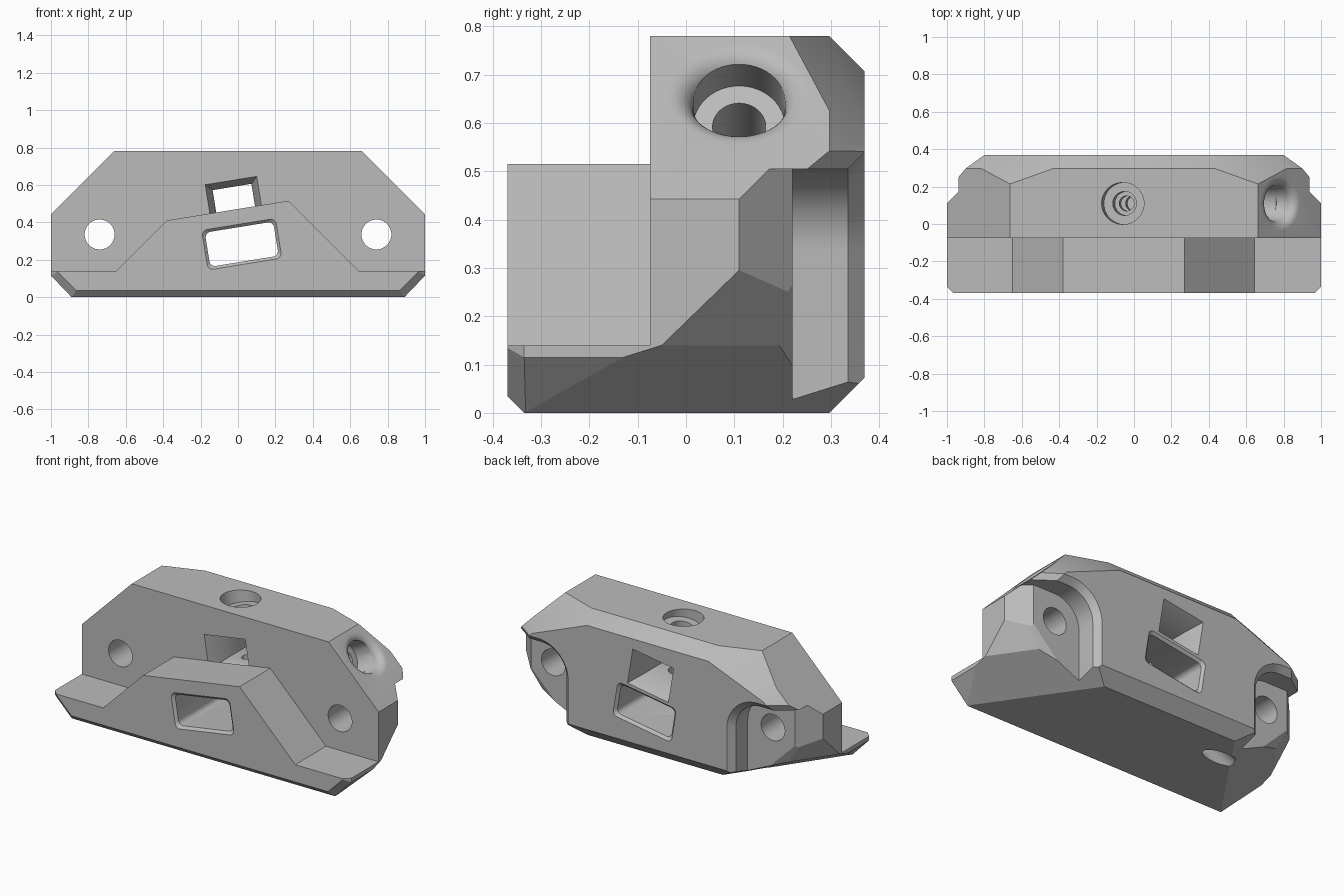
import bpy, bmesh, math
from mathutils import Vector

if "Cube" in bpy.data.objects:
    bpy.data.objects.remove(bpy.data.objects["Cube"], do_unlink=True)

TILT = math.radians(9.2)


def make_object(name, bm):
    bmesh.ops.recalc_face_normals(bm, faces=bm.faces)
    mesh = bpy.data.meshes.new(name)
    bm.to_mesh(mesh)
    bm.free()
    obj = bpy.data.objects.new(name, mesh)
    bpy.context.collection.objects.link(obj)
    return obj


def loft(sections):
    """Closed solid through matching rings of points."""
    bm = bmesh.new()
    rings = [[bm.verts.new(p) for p in ring] for ring in sections]
    n = len(rings[0])
    for a, b in zip(rings, rings[1:]):
        for i in range(n):
            j = (i + 1) % n
            bm.faces.new((a[i], a[j], b[j], b[i]))
    bm.faces.new(rings[0])
    bm.faces.new(rings[-1])
    bmesh.ops.recalc_face_normals(bm, faces=bm.faces)
    return bm


def along_y(outline, y):
    return [(x, y, z) for x, z in outline]


def box(lo, hi):
    (x0, y0, z0), (x1, y1, z1) = lo, hi
    outline = [(x0, z0), (x1, z0), (x1, z1), (x0, z1)]
    return loft([along_y(outline, y0), along_y(outline, y1)])


def clip(bm, normal, limit):
    """Keep the part where normal . p <= limit and cap the cut."""
    n = Vector(normal)
    bmesh.ops.bisect_plane(bm, geom=bm.verts[:] + bm.edges[:] + bm.faces[:],
                           dist=1e-5, plane_co=n * (limit / n.length_squared),
                           plane_no=n, clear_outer=True)
    bmesh.ops.holes_fill(bm, edges=[e for e in bm.edges if e.is_boundary], sides=0)


def lathe(start, direction, profile, steps=48):
    """Round cutter: profile holds (distance along axis, radius)."""
    d = Vector(direction).normalized()
    u = Vector((0, 1, 0))
    if abs(d.y) > 0.9:
        u = Vector((1, 0, 0))
    v = d.cross(u)
    angles = [2 * math.pi * i / steps for i in range(steps)]
    return loft([[Vector(start) + d * t + (u * math.cos(a) + v * math.sin(a)) * r
                  for a in angles] for t, r in profile])


def boolean(target, bm, operation="DIFFERENCE"):
    tool = make_object("cutter", bm)
    tool.hide_render = True
    mod = target.modifiers.new("cut", "BOOLEAN")
    mod.operation, mod.object, mod.solver = operation, tool, "EXACT"
    deps = bpy.context.evaluated_depsgraph_get()
    mesh = bpy.data.meshes.new_from_object(target.evaluated_get(deps))
    target.modifiers.clear()
    target.data = mesh
    bpy.data.objects.remove(tool, do_unlink=True)


# Main block joined with the sloped front step
body = make_object("mount_body", box((-1, -0.075, 0), (1, 0.37, 0.78)))
step = [(-1, 0), (1, 0), (1, 0.14), (0.645, 0.14), (0.27, 0.515),
        (-0.38, 0.41), (-0.65, 0.14), (-1, 0.14)]
boolean(body, loft([along_y(step, -0.37), along_y(step, 0.1)]), "UNION")

# Chamfers along the back, the front and both ends
bm = bmesh.new()
bm.from_mesh(body.data)
for normal, limit in [((0, 1, 1), 1.077), ((0, 1, -1), 0.297), ((0, -1, -1), 0.335)]:
    clip(bm, normal, limit)
end_planes = [
    ((1, 0, 1), 1.443),                       # sloped shoulder
    ((0.707, 1, 0.707), 1.317),               # shoulder back chamfer
    ((0.131, 0.368, 0.328), 0.4215),          # large back corner facet
    ((1, 0, -0.957), 0.89),                   # end underside
    ((1, -1, 0), 1.335),                      # front corner
    ((1, -1.57, -1), 1.411),                  # underside front chamfer
    ((0.604, 0.414, -1.316), 0.3989),         # slanted belly
    ((0.372, 0.256, -0.264), 0.3222),         # ear lower corner
]
for side in (1, -1):
    for (nx, ny, nz), limit in end_planes:
        clip(bm, (side * nx, ny, nz), limit)
bmesh.ops.recalc_face_normals(bm, faces=bm.faces)
bm.to_mesh(body.data)
bm.free()


def recess_outline(side, grow):
    """Pocket shape around a bolt ear, open downward and outward."""
    r = 0.17 + grow
    pts = [(0.74 - r * math.cos(a), 0.335 + r * math.sin(a))
           for a in [math.pi / 2 * i / 12 for i in range(13)]]
    pts += [(1.2, 0.335 + r), (1.2, -0.1), (0.74 - r, -0.1)]
    return [(side * x, z) for x, z in pts]


def corner_cutter(side, lo, hi, normal, limit):
    bm = box(lo, hi)
    clip(bm, [-c for c in normal], -limit)
    for v in bm.verts:
        v.co.x *= side
    return bm


# Bolt ears: back pocket, trimmed corners and through hole
for side in (1, -1):
    boolean(body, loft([along_y(recess_outline(side, g), y)
                        for y, g in [(0.22, 0), (0.335, 0), (0.41, 0.075)]]))
    boolean(body, corner_cutter(side, (0.6, -0.2, -0.1), (1.2, 0.5, 0.505),
                                (1, 1, 0), 1.11))
    boolean(body, corner_cutter(side, (0.75, 0.2, 0.5), (1.1, 0.4, 0.6),
                                (0.72, 1, -0.5), 0.674))
    boolean(body, corner_cutter(side, (0.575, 0.1, -0.1), (1.1, 0.23, 0.3),
                                (0.4, 1, -0.4), 0.47))
    boolean(body, lathe((side * 0.74, -0.2, 0.335), (0, 1, 0), [(0, 0.08), (0.6, 0.08)]))


def tilted_slot(cx, cz, w, h, radius, levels):
    """Tilted rounded opening; levels holds (y, outward growth)."""
    rings = []
    for y, grow in levels:
        ring = []
        for k, (sx, sz) in enumerate([(1, 1), (-1, 1), (-1, -1), (1, -1)]):
            for i in range(7 if radius else 1):
                a = math.pi / 2 * (k + i / 6)
                px = sx * (w / 2 + grow - radius) + radius * math.cos(a)
                pz = sz * (h / 2 + grow - radius) + radius * math.sin(a)
                if not radius:
                    px, pz = sx * (w / 2 + grow), sz * (h / 2 + grow)
                ring.append((cx + px * math.cos(TILT) - pz * math.sin(TILT), y,
                             cz + px * math.sin(TILT) + pz * math.cos(TILT)))
        rings.append(ring)
    return loft(rings)


# Two tilted openings running front to back
boolean(body, tilted_slot(0.02, 0.283, 0.37, 0.185, 0.03,
                          [(-0.40, 0.045), (-0.355, 0), (0.355, 0), (0.40, 0.045)]))
boolean(body, tilted_slot(-0.02, 0.515, 0.21, 0.15, 0,
                          [(-0.076, 0.035), (0.02, 0), (0.27, 0), (0.372, 0.035)]))

# Tilted clamp screw bore from the top
down = (math.sin(TILT), 0, -math.cos(TILT))
boolean(body, lathe((-0.06, 0.11, 0.78), down,
                    [(-0.1, 0.112), (0.06, 0.112), (0.06, 0.064), (0.13, 0.064),
                     (0.13, 0.04), (0.42, 0.04)]))

# Long diagonal bore from the left shoulder to the underside
axis = (-1.3, 0, -0.66)
boolean(body, lathe((0.783, 0.11, 0.66), axis,
                    [(-0.2, 0.095), (0.15, 0.095), (0.15, 0.055), (1.7, 0.055)]))
flare = [(0.05 * math.sin(a) - 0.05, 0.095 + 0.05 * (1 - math.cos(a)))
         for a in [math.pi / 2 * i / 8 for i in range(9)]]
boolean(body, lathe((0.783, 0.11, 0.66), (1, 0, 1), [(-0.1, 0.07)] + flare + [(0.05, 0.145)]))

# Finish: one grey material, smooth bores with sharp edges
grey = bpy.data.materials.new("plain grey")
grey.use_nodes = True
colour = (0.5, 0.5, 0.5, 1)
grey.diffuse_color = colour
grey.node_tree.nodes["Principled BSDF"].inputs["Base Color"].default_value = colour
body.data.materials.clear()
body.data.materials.append(grey)
for face in body.data.polygons:
    face.material_index = 0
bpy.ops.object.select_all(action="DESELECT")
body.select_set(True)
bpy.context.view_layer.objects.active = body
bpy.ops.object.shade_smooth_by_angle(angle=math.radians(25))
